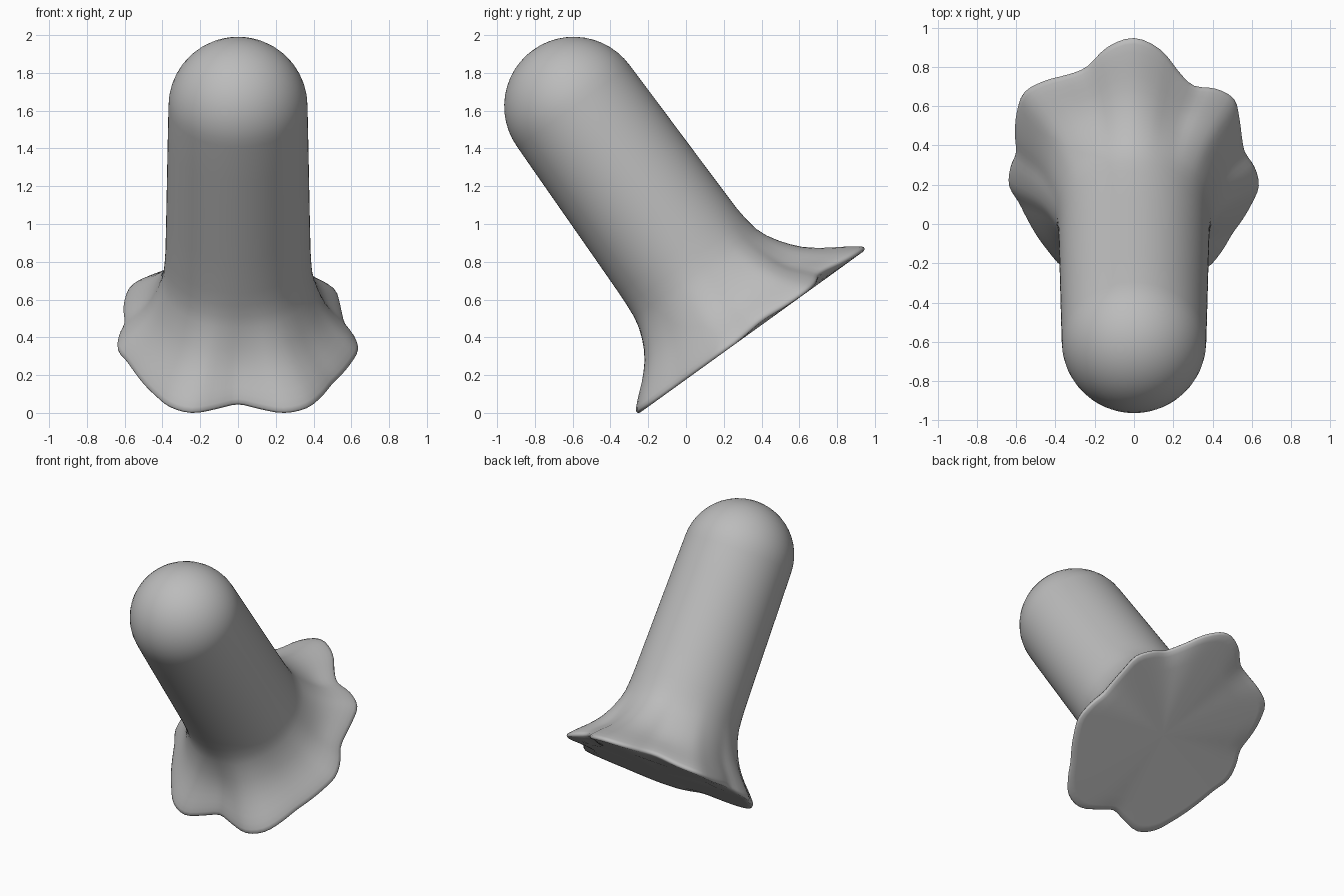
import bpy, bmesh, math
from mathutils import Vector

if "Cube" in bpy.data.objects:
    bpy.data.objects.remove(bpy.data.objects["Cube"])

# Scalloped foot outline: radius every 10 degrees around the tilted axis
RIM = [.615, .575, .585, .62, .665, .65, .615, .66, .755, .81, .77, .69,
       .685, .71, .73, .69, .645, .61, .63, .645, .625, .63, .65, .68,
       .72, .72, .655, .61, .655, .72, .73, .69, .65, .64, .64, .645]
N = 108
BASE = Vector((0, .295, .397))
AXIS = Vector((0, -.585, .811)).normalized()
SIDE = Vector((0, .811, .585)).normalized()


def rim(deg):
    # smooth periodic interpolation of the outline
    i, t = int(deg // 10), (deg % 10) / 10
    a, b, c, d = (RIM[(i + k) % 36] for k in (-1, 0, 1, 2))
    return b + .5 * t * (c - a + t * (2*a - 5*b + 4*c - d + t * (3*(b - c) + d - a)))


def lift(deg):
    # the edge curls up a little in the valleys between lobes
    return sum(h * math.exp(-((deg - c) / 12) ** 2)
               for c, h in ((63, .035), (115, .025), (15, .015), (168, .015), (270, .01)))


# Profile: height along axis, body radius, blend toward the scalloped rim
profile = [(0, .37, .5), (0, .37, .85), (0, .37, .97), (.006, .37, .995), (.018, .37, 1),
           (.035, .37, .96), (.06, .375, .88), (.09, .38, .77), (.125, .38, .64),
           (.165, .38, .51), (.21, .38, .385), (.26, .38, .28), (.31, .38, .195),
           (.37, .38, .11), (.43, .38, .055), (.5, .383, .02), (.58, .384, 0),
           (.8, .38, 0), (1.05, .376, 0), (1.3, .372, 0), (1.52, .368, 0)]
for k in range(1, 12):
    a = math.radians(k * 90 / 12)
    profile.append((1.52 + .369 * math.sin(a), .368 * math.cos(a), 0))

bm = bmesh.new()
rings = []
for h, r, s in profile:
    ring = []
    for j in range(N):
        deg = j * 360 / N
        a = math.radians(deg)
        rad = r + (rim(deg) - r) * s
        hh = h + lift(deg) * max(0, s - .5) * 2
        ring.append(bm.verts.new(BASE + AXIS * hh + SIDE * (rad * math.sin(a))
                                 + Vector((rad * math.cos(a), 0, 0))))
    rings.append(ring)
for lo, hi in zip(rings, rings[1:]):
    for j in range(N):
        bm.faces.new((lo[j], lo[(j+1) % N], hi[(j+1) % N], hi[j]))

# Close the underside and the dome tip
foot = bm.verts.new(BASE)
tip = bm.verts.new(BASE + AXIS * 1.889)
for j in range(N):
    k = (j + 1) % N
    bm.faces.new((rings[0][k], rings[0][j], foot))
    bm.faces.new((rings[-1][j], rings[-1][k], tip))
bmesh.ops.recalc_face_normals(bm, faces=bm.faces)
low = min(v.co.z for v in bm.verts)
bmesh.ops.translate(bm, verts=bm.verts, vec=(0, 0, -low))

mesh = bpy.data.meshes.new("flared_peg")
bm.to_mesh(mesh)
bm.free()
peg = bpy.data.objects.new("flared_peg", mesh)
bpy.context.collection.objects.link(peg)
grey = bpy.data.materials.new("plain grey")
grey.diffuse_color = (.5, .5, .5, 1)
grey.use_nodes = True
grey.node_tree.nodes["Principled BSDF"].inputs["Base Color"].default_value = grey.diffuse_color
mesh.materials.append(grey)
for p in mesh.polygons:
    p.use_smooth = True
